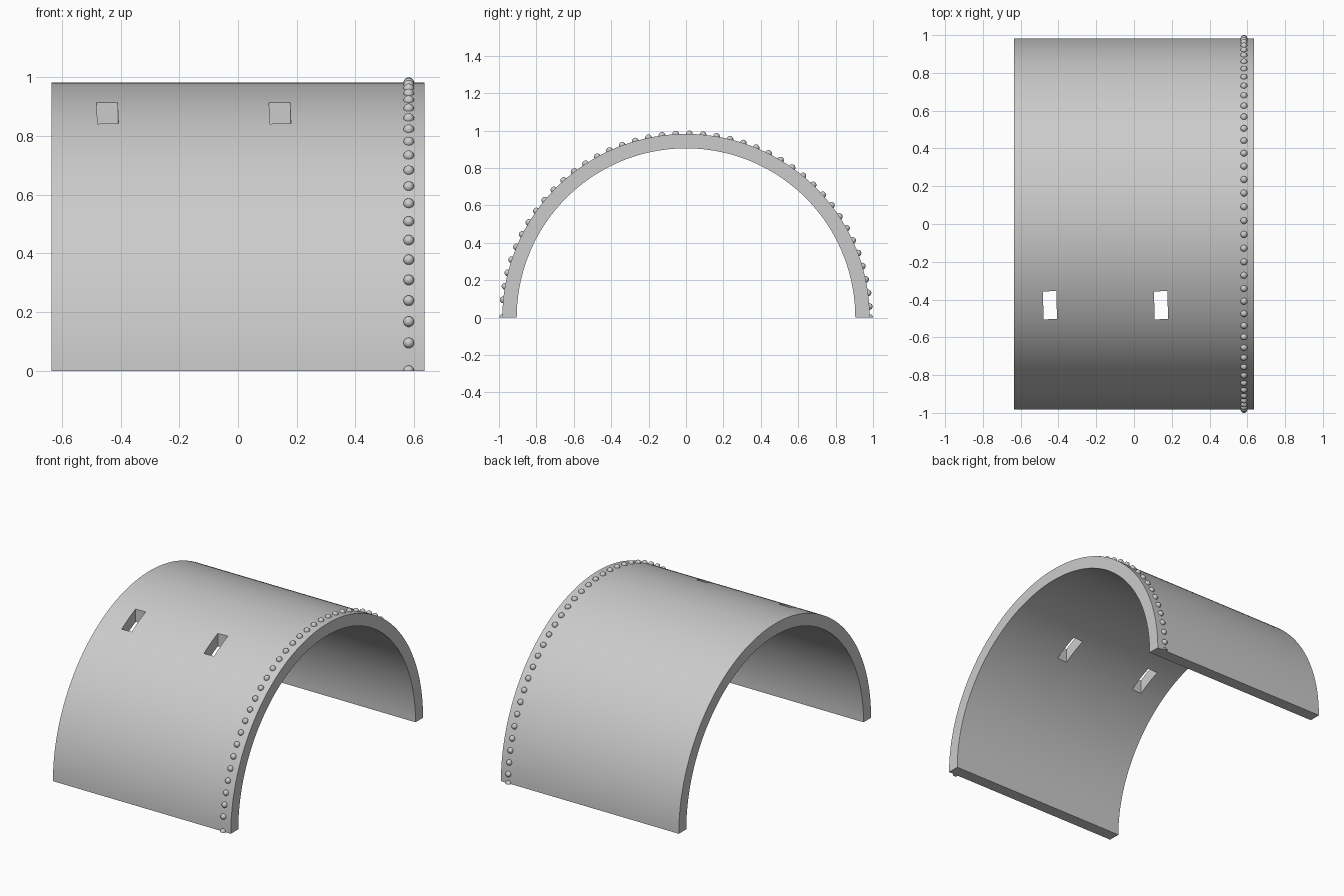
import bpy, bmesh
from math import pi, cos, sin, radians
from mathutils import Matrix, Vector

if "Cube" in bpy.data.objects:
    bpy.data.objects.remove(bpy.data.objects["Cube"])

HALF_LENGTH, OUTER, INNER = 0.636, 0.982, 0.905
SEGMENTS = 96
BEAD_RADIUS, BEAD_X = 0.018, 0.582

grey = bpy.data.materials.new("plain grey")
grey.use_nodes = True
grey.diffuse_color = (0.6, 0.6, 0.6, 1)
grey.node_tree.nodes["Principled BSDF"].inputs["Base Color"].default_value = grey.diffuse_color


def add_object(name, bm):
    bmesh.ops.recalc_face_normals(bm, faces=bm.faces[:])
    mesh = bpy.data.meshes.new(name)
    bm.to_mesh(mesh)
    bm.free()
    mesh.materials.append(grey)
    obj = bpy.data.objects.new(name, mesh)
    bpy.context.collection.objects.link(obj)
    return obj


def select_only(obj):
    bpy.ops.object.select_all(action='DESELECT')
    obj.select_set(True)
    bpy.context.view_layer.objects.active = obj


def smooth(obj):
    select_only(obj)
    bpy.ops.object.shade_smooth_by_angle(angle=radians(30))


# Half-round shell: a radial strip swept from front to back
bm = bmesh.new()
sections = []
for i in range(SEGMENTS + 1):
    a = pi * i / SEGMENTS
    sections.append([bm.verts.new((x, -r * cos(a), r * sin(a)))
                     for x, r in ((-HALF_LENGTH, INNER), (HALF_LENGTH, INNER),
                                  (HALF_LENGTH, OUTER), (-HALF_LENGTH, OUTER))])
for s, t in zip(sections, sections[1:]):
    for j in range(4):
        k = (j + 1) % 4
        bm.faces.new((s[j], s[k], t[k], t[j]))
bm.faces.new(sections[0])
bm.faces.new(sections[-1])
shell = add_object("arched_shell", bm)

# Two upright slots cut through the front slope
bm = bmesh.new()
for x in (-0.445, 0.143):
    place = (Matrix.Translation((x, -0.43, 0.85)) @ Matrix.Rotation(radians(1.5), 4, 'Z')
             @ Matrix.Diagonal((0.071, 0.148, 0.5, 1)))
    bmesh.ops.create_cube(bm, size=1, matrix=place)
cutter = add_object("slot_cutter", bm)
cutter.hide_render = True
cut = shell.modifiers.new("slots", 'BOOLEAN')
cut.operation = 'DIFFERENCE'
cut.solver = 'EXACT'
cut.object = cutter
select_only(shell)
bpy.ops.object.modifier_apply(modifier=cut.name)
bpy.data.objects.remove(cutter)
smooth(shell)

# Row of beads around the left rim, with half beads at the feet
bm = bmesh.new()
for a in [0, pi] + [0.097 + 0.0746 * k for k in range(41)]:
    place = Matrix.Translation((BEAD_X, -OUTER * cos(a), OUTER * sin(a)))
    bmesh.ops.create_uvsphere(bm, u_segments=20, v_segments=12,
                              radius=BEAD_RADIUS, matrix=place)
cut = bmesh.ops.bisect_plane(bm, geom=bm.verts[:] + bm.edges[:] + bm.faces[:], dist=1e-5,
                             plane_co=Vector(), plane_no=Vector((0, 0, 1)), clear_inner=True)
bmesh.ops.holes_fill(bm, edges=[e for e in bm.edges if e.is_boundary], sides=0)
smooth(add_object("rim_beads", bm))
